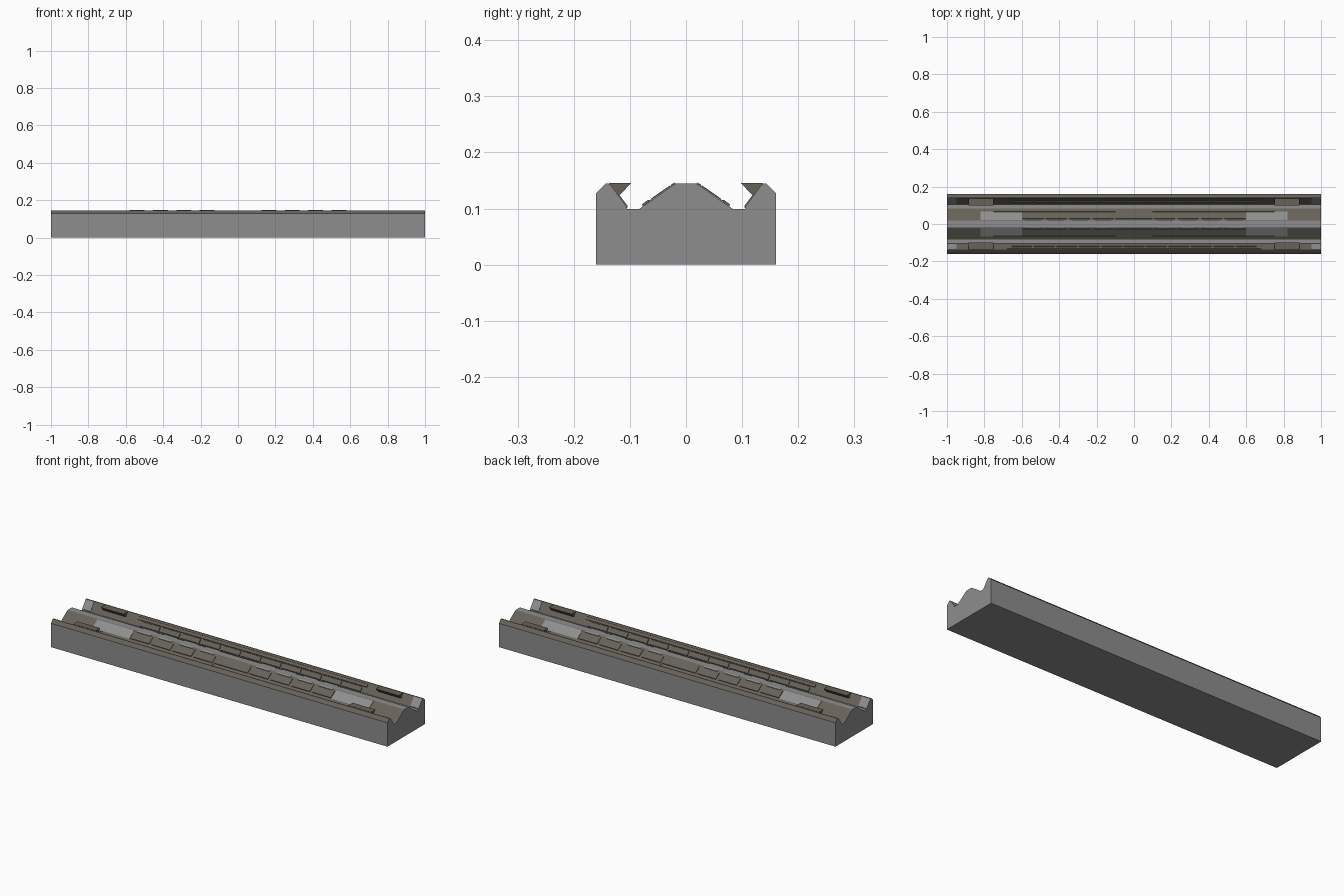
import bpy, bmesh
from mathutils import Vector

if "Cube" in bpy.data.objects:
    bpy.data.objects.remove(bpy.data.objects["Cube"])


def material(name, rgb):
    m = bpy.data.materials.new(name)
    m.diffuse_color = (*rgb, 1)
    m.use_nodes = True
    m.node_tree.nodes["Principled BSDF"].inputs["Base Color"].default_value = m.diffuse_color
    return m


GREY = material("mid grey", (0.27, 0.27, 0.27))
BROWN = material("warm dark grey", (0.135, 0.122, 0.098))


def add_prism(bm, profile, x0, x1):
    # closed y-z profile extruded along x
    a = [bm.verts.new((x0, y, z)) for y, z in profile]
    b = [bm.verts.new((x1, y, z)) for y, z in profile]
    n = len(profile)
    bm.faces.new(a)
    bm.faces.new(b[::-1])
    for i in range(n):
        bm.faces.new((a[i], b[i], b[(i + 1) % n], a[(i + 1) % n]))


def finish(bm, name, *mats):
    bmesh.ops.recalc_face_normals(bm, faces=bm.faces[:])
    me = bpy.data.meshes.new(name)
    bm.to_mesh(me)
    bm.free()
    for m in mats:
        me.materials.append(m)
    ob = bpy.data.objects.new(name, me)
    bpy.context.collection.objects.link(ob)
    return ob


# Profile corners of the +y half
RIDGE, FLOOR_IN = Vector((0.018, 0.145)), Vector((0.084, 0.099))
FLOOR_OUT, RIM = Vector((0.105, 0.099)), Vector((0.139, 0.145))


def slope_plate(a, b, t0, t1, thick):
    # thin plate lying on the slope a-b between fractions t0 and t1
    d = (b - a).normalized()
    n = Vector((-d.y, d.x))
    if n.y < 0:
        n = -n
    p, q = a.lerp(b, t0), a.lerp(b, t1)
    e = d * thick * 0.5
    return [tuple(v) for v in (p - n * 0.001, q - n * 0.001,
                               q + n * thick - e, p + n * thick + e)]


def parts(name, mat, profile, spans):
    # repeat on both sides of the ridge and at both ends
    bm = bmesh.new()
    done = set()
    for x0, x1 in spans:
        for lo, hi in ((x0, x1), (-x1, -x0)):
            key = (round(lo, 4), round(hi, 4))
            if key in done:
                continue
            done.add(key)
            for s in (1, -1):
                add_prism(bm, [(y * s, z) for y, z in profile], lo, hi)
    return finish(bm, name, mat)


# Main body with twin channels; sloping faces take the warm colour
half = [(0.16, 0), (0.16, 0.128), (0.143, 0.145), tuple(RIM),
        tuple(FLOOR_OUT), tuple(FLOOR_IN), tuple(RIDGE)]
bm = bmesh.new()
add_prism(bm, half + [(-y, z) for y, z in reversed(half)], -1, 1)
body = finish(bm, "channel_body", GREY, BROWN)
for f in body.data.polygons:
    if 0.2 < f.normal.z < 0.99:
        f.material_index = 1

# Inner slope: brown panels, grey end plates, long ribs, grey ridge tabs
panels = [(-0.10, 0.10)] + [(0.11 + 0.125 * i, 0.22 + 0.125 * i) for i in range(4)]
parts("inner_panels", BROWN, slope_plate(RIDGE, FLOOR_IN, 0.12, 0.66, 0.003), panels)
parts("inner_end_plates", GREY, slope_plate(RIDGE, FLOOR_IN, 0.04, 0.75, 0.002),
      [(0.60, 0.82)])
parts("inner_ribs", BROWN, slope_plate(RIDGE, FLOOR_IN, 0.68, 0.90, 0.004),
      [(0.10, 0.75)])
parts("ridge_tabs", GREY, slope_plate(RIDGE, FLOOR_IN, 0.0, 0.13, 0.003),
      [(0.125 + 0.125 * i, 0.205 + 0.125 * i) for i in range(4)])

# Outer wall: lower panels, upper strip and grey end plates
parts("wall_panels", BROWN, slope_plate(FLOOR_OUT, RIM, 0.02, 0.52, 0.004),
      [(-0.055, 0.055)] + [(0.065 + 0.12 * i, 0.175 + 0.12 * i) for i in range(5)])
parts("wall_strip", BROWN, slope_plate(FLOOR_OUT, RIM, 0.55, 0.85, 0.003),
      [(-0.68, 0.68)])
parts("wall_end_plates", GREY, slope_plate(FLOOR_OUT, RIM, 0.05, 0.97, 0.002),
      [(0.95, 1.0)])

# Overhanging lips near the ends of the rim
parts("rim_lips", BROWN, [(0.137, 0.1452), (0.098, 0.1452), (0.12, 0.122)],
      [(0.75, 0.885)])
